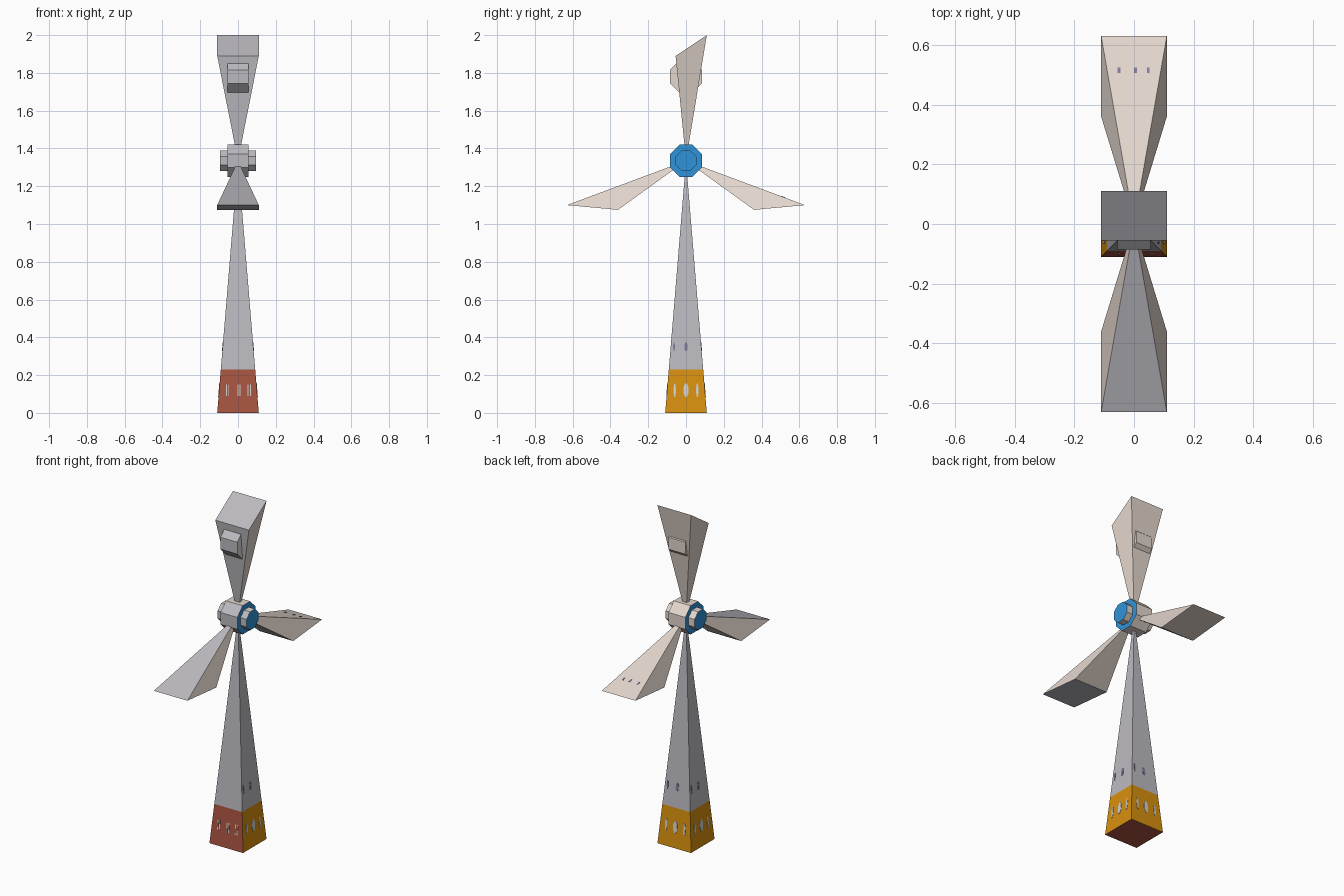
import bpy, bmesh, math
from mathutils import Matrix, Vector

if "Cube" in bpy.data.objects:
    bpy.data.objects.remove(bpy.data.objects["Cube"])

HUB_Z, HALF, BAND = 1.335, 0.11, 0.23
SLOPE = HALF / HUB_Z


def srgb(r, g, b):
    f = lambda c: c / 12.92 if c <= 0.04045 else ((c + 0.055) / 1.055) ** 2.4
    return (f(r / 255), f(g / 255), f(b / 255), 1)


COLORS = {"grey": srgb(188, 186, 192), "beige": srgb(228, 215, 206),
          "blue": srgb(48, 146, 216), "orange": srgb(216, 144, 15),
          "brick_red": srgb(168, 84, 64), "pale_window": srgb(210, 210, 206),
          "purple_window": srgb(130, 122, 156)}
MATS = {}
for name, col in COLORS.items():
    MATS[name] = bpy.data.materials.new(name)
    MATS[name].diffuse_color = col


def finish(name, bm, names, rule=lambda n: 0):
    """Make the object and colour each face by its normal."""
    bmesh.ops.recalc_face_normals(bm, faces=bm.faces)
    bm.normal_update()
    for f in bm.faces:
        f.material_index = rule(f.normal)
    me = bpy.data.meshes.new(name)
    bm.to_mesh(me)
    bm.free()
    for n in names:
        me.materials.append(MATS[n])
    ob = bpy.data.objects.new(name, me)
    bpy.context.collection.objects.link(ob)
    return ob


def front_rule(n):
    return 0 if n.y < -0.01 and abs(n.x) < 0.9 else 1


def pyramid(name, base, names, rule=lambda n: 0, apex=(0, 0, HUB_Z)):
    bm = bmesh.new()
    vs = [bm.verts.new(p) for p in base]
    top = bm.verts.new(apex)
    bm.faces.new(vs)
    for i in range(4):
        bm.faces.new((vs[i], vs[(i + 1) % 4], top))
    return finish(name, bm, names, rule)


def octagon(name, z, r, half_len, end_color):
    """Eight sided drum along x with flat top."""
    bm = bmesh.new()
    rad = r / math.cos(math.pi / 8)
    m = (Matrix.Translation((0, 0, z)) @ Matrix.Rotation(math.pi / 2, 4, 'Y')
         @ Matrix.Rotation(math.pi / 8, 4, 'Z'))
    bmesh.ops.create_cone(bm, cap_ends=True, segments=8, radius1=rad, radius2=rad,
                          depth=2 * half_len, matrix=m)
    return finish(name, bm, ["grey", "beige", end_color],
                  lambda n: 2 if abs(n.x) > 0.9 else front_rule(n))


def square(h, z):
    return [(-h, -h, z), (h, -h, z), (h, h, z), (-h, h, z)]


# Tower: coloured foot and slim grey spire
bm = bmesh.new()
lo = [bm.verts.new(p) for p in square(HALF, 0)]
hi = [bm.verts.new(p) for p in square(HALF - SLOPE * BAND, BAND)]
bm.faces.new(lo)
for i in range(4):
    j = (i + 1) % 4
    bm.faces.new((lo[i], lo[j], hi[j], hi[i]))
finish("tower_foot", bm, ["brick_red", "orange"],
       lambda n: 0 if n.y < -0.5 or n.z < -0.5 else 1)
pyramid("tower_spire", square(HALF - SLOPE * BAND, BAND), ["grey"])

# Blades: wedges from the hub to a slanted end, given by two (y, z) corners
for name, a, b in (("top_blade", (-0.055, 1.89), (0.11, 2.0)),
                   ("front_blade", (-0.63, 1.10), (-0.36, 1.075)),
                   ("back_blade", (0.63, 1.10), (0.36, 1.075))):
    base = [(-HALF, *a), (HALF, *a), (HALF, *b), (-HALF, *b)]
    pyramid(name, base, ["grey", "beige"], front_rule)

# Hub drums and the drum through the top blade
octagon("hub_drum", HUB_Z, 0.085, 0.055, "blue")
octagon("hub_axle", HUB_Z, 0.055, 0.095, "blue")
octagon("blade_drum", 1.78, 0.085, 0.055, "beige")


# Windows: thin plates lying on the sloped surfaces
def plate(name, m, w, h, color, sides=4):
    bm = bmesh.new()
    turn = Matrix.Rotation(math.pi / 2, 4, 'X') @ Matrix.Rotation(math.pi / sides, 4, 'Z')
    k = 0.5 / math.cos(math.pi / sides)
    bmesh.ops.create_cone(bm, cap_ends=True, segments=sides, radius1=k, radius2=k,
                          depth=0.004, matrix=turn)
    bmesh.ops.scale(bm, vec=(w, 1, h), verts=bm.verts)
    bmesh.ops.transform(bm, matrix=m, verts=bm.verts)
    finish(name, bm, [color])


def on_wall(angle, u, z):
    return (Matrix.Rotation(angle, 4, 'Z')
            @ Matrix.Translation((u, -(HALF - SLOPE * z), z))
            @ Matrix.Rotation(-math.atan(SLOPE), 4, 'X'))


for u in (-0.055, 0.005, 0.06):
    for s in (-0.006, 0.006):
        plate("front_window", on_wall(0, u + s, 0.12), 0.005, 0.06, "pale_window")
for k in (1, 2, 3):
    a = k * math.pi / 2
    for u, w in ((-0.06, 0.013), (0, 0.026), (0.06, 0.013)):
        plate("foot_window", on_wall(a, u, 0.12), w, 0.07, "pale_window", 8)
    for u, w in ((-0.063, 0.009), (0, 0.018)):
        plate("spire_window", on_wall(a, u, 0.35), w, 0.046, "purple_window", 8)

# Small marks on top of the back blade
tilt = math.atan2(HUB_Z - 1.10, 0.63)
for x in (-0.05, 0.005, 0.048):
    m = (Matrix.Translation((x, 0.515, HUB_Z - 0.515 * math.tan(tilt)))
         @ Matrix.Rotation(-tilt - math.pi / 2, 4, 'X'))
    plate("blade_mark", m, 0.009, 0.02, "purple_window")

for m in bpy.data.materials:
    if m.users and not m.is_grease_pencil:
        m.use_nodes = True
        m.node_tree.nodes["Principled BSDF"].inputs["Base Color"].default_value = m.diffuse_color
